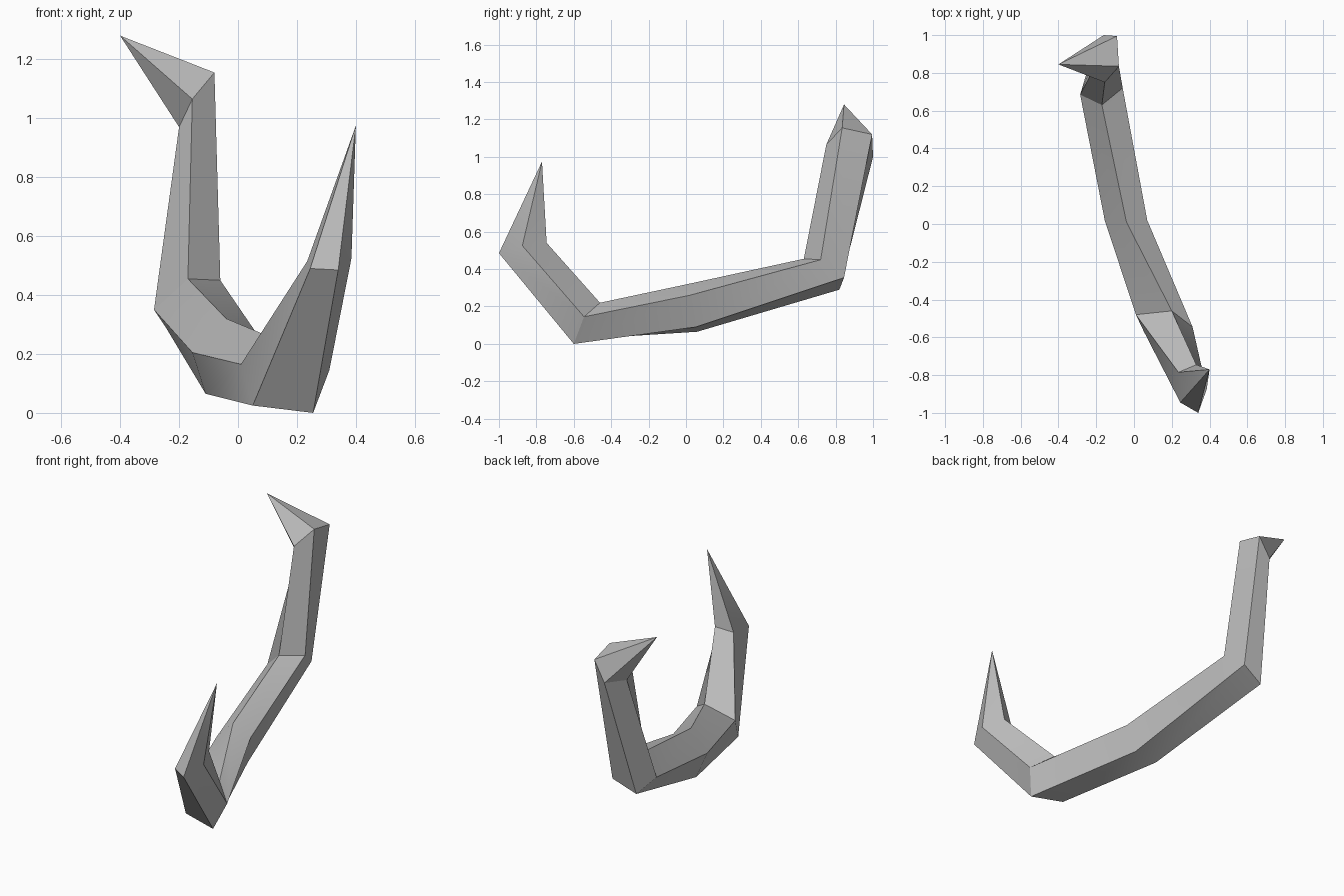
import bpy
import bmesh
import math

cube = bpy.data.objects.get("Cube")
if cube:
    bpy.data.objects.remove(cube, do_unlink=True)


def make_material(name, colour):
    material = bpy.data.materials.new(name)
    material.use_nodes = True
    material.diffuse_color = colour
    shader = next(n for n in material.node_tree.nodes if n.type == "BSDF_PRINCIPLED")
    shader.inputs["Base Color"].default_value = colour
    return material


def loft_horn(name, front_tip, sections, rear_tip, material):
    """Bridge the cross-sections in order and close both ends in a point."""
    bm = bmesh.new()
    rings = [[bm.verts.new(point) for point in section] for section in sections]
    start, end = bm.verts.new(front_tip), bm.verts.new(rear_tip)
    sides = len(rings[0])
    for i in range(sides):
        j = (i + 1) % sides
        bm.faces.new((start, rings[0][j], rings[0][i]))
        bm.faces.new((end, rings[-1][i], rings[-1][j]))
        for ring, following in zip(rings, rings[1:]):
            bm.faces.new((ring[i], ring[j], following[j], following[i]))
    bmesh.ops.recalc_face_normals(bm, faces=bm.faces[:])
    mesh = bpy.data.meshes.new(name)
    bm.to_mesh(mesh)
    bm.free()
    mesh.materials.append(material)
    horn = bpy.data.objects.new(name, mesh)
    bpy.context.collection.objects.link(horn)
    return horn


# Five-sided sections: inner side, lower inner, lower outer, outer side, top
front_bend = [(.235, -.785, .515), (.245, -.945, .49), (.34, -1, .485),
              (.385, -.875, .525), (.33, -.745, .54)]
lower_bend = [(.01, -.48, .165), (.05, -.565, .025), (.255, -.6, 0),
              (.31, -.545, .145), (.2, -.46, .22)]
middle = [(-.155, .02, .205), (-.11, .06, .065), (.03, .05, .09),
          (.07, .02, .26), (-.04, .01, .32)]
rear_bend = [(-.285, .685, .35), (-.245, .82, .29), (-.105, .845, .355),
             (-.06, .72, .45), (-.17, .63, .455)]
upper_bend = [(-.2, .845, .97), (-.16, 1, 1), (-.09, .995, 1.12),
              (-.08, .835, 1.155), (-.155, .75, 1.065)]

grey = make_material("plain grey", (.5, .5, .5, 1))
horn = loft_horn("curved_horn", (.4, -.77, .975),
                 [front_bend, lower_bend, middle, rear_bend, upper_bend],
                 (-.4, .845, 1.28), grey)

# Soft shading along the gentle bends, crisp edges between the sides
bpy.ops.object.select_all(action="DESELECT")
horn.select_set(True)
bpy.context.view_layer.objects.active = horn
bpy.ops.object.shade_smooth_by_angle(angle=math.radians(30))
